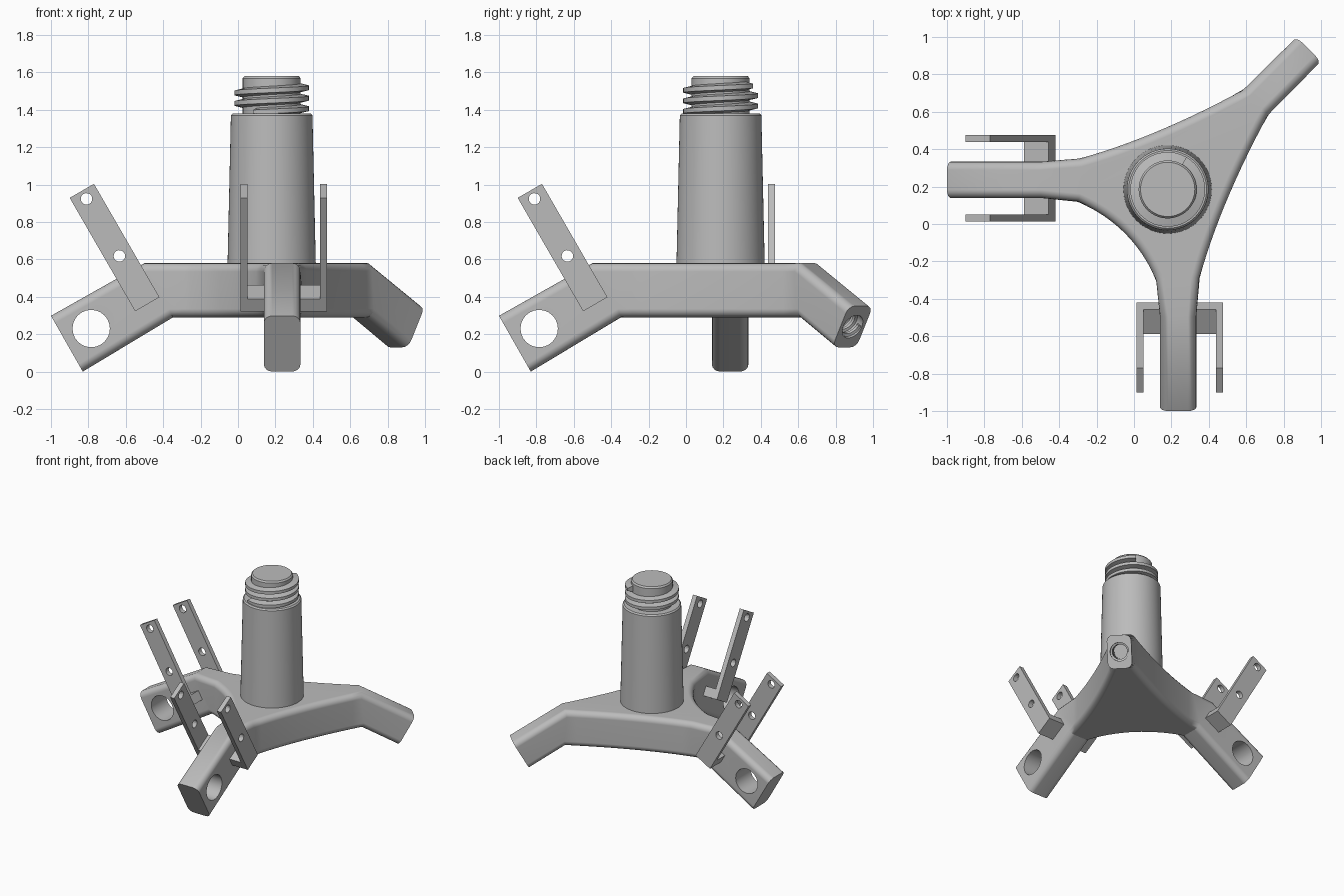
import bpy, bmesh
from math import pi, cos, sin, radians
from mathutils import Matrix, Vector

cube = bpy.data.objects.get("Cube")
if cube:
    bpy.data.objects.remove(cube, do_unlink=True)

grey = bpy.data.materials.new("plain_grey")
grey.use_nodes = True
grey.diffuse_color = (0.5, 0.5, 0.5, 1)
grey.node_tree.nodes["Principled BSDF"].inputs["Base Color"].default_value = grey.diffuse_color

SWAP = Matrix(((0, 1, 0, 0), (1, 0, 0, 0), (0, 0, 1, 0), (0, 0, 0, 1)))
LOW, HIGH = 0.29, 0.58


def make(name, bm, matrix=Matrix()):
    bmesh.ops.transform(bm, matrix=matrix, verts=bm.verts)
    bmesh.ops.recalc_face_normals(bm, faces=bm.faces)
    mesh = bpy.data.meshes.new(name)
    bm.to_mesh(mesh)
    bm.free()
    mesh.materials.append(grey)
    obj = bpy.data.objects.new(name, mesh)
    bpy.context.collection.objects.link(obj)
    return obj


def smooth(obj):
    obj.data.shade_smooth()
    obj.data.set_sharp_from_angle(angle=radians(30))
    mod = obj.modifiers.new("even_shading", 'WEIGHTED_NORMAL')
    mod.keep_sharp = True


def rod(matrix, radius, length, sides=24):
    bm = bmesh.new()
    bmesh.ops.create_cone(bm, cap_ends=True, segments=sides, radius1=radius,
                          radius2=radius, depth=length)
    return make("cutter", bm, matrix)


def cut(obj, cutters):
    for c in cutters:
        mod = obj.modifiers.new("hole", 'BOOLEAN')
        mod.operation, mod.solver, mod.object = 'DIFFERENCE', 'EXACT', c
        c.hide_render = True
    bpy.context.view_layer.update()
    deps = bpy.context.evaluated_depsgraph_get()
    mesh = bpy.data.meshes.new_from_object(obj.evaluated_get(deps))
    obj.modifiers.clear()
    obj.data = mesh
    for c in cutters:
        bpy.data.objects.remove(c, do_unlink=True)


def thread(name, root, crest, half, pitch, start, turns, matrix):
    """Helical ridge ending at height zero, swept from a trapezoid."""
    bm = bmesh.new()
    steps = int(turns * 40)
    profile = [(root, -half), (crest, -half * 0.5), (crest, half * 0.5), (root, half)]
    rings = []
    for i in range(steps + 1):
        back = (i - steps) / 40
        a = start + back * 2 * pi
        rings.append([bm.verts.new((r * cos(a), r * sin(a), h + back * pitch))
                      for r, h in profile])
    for p, q in zip(rings, rings[1:]):
        for k in range(4):
            bm.faces.new((p[k], p[k - 1], q[k - 1], q[k]))
    bm.faces.new(rings[0])
    bm.faces.new(rings[-1])
    smooth(make(name, bm, matrix))


# --- three-armed base: columns of top and bottom corners, counter-clockwise
def arm(origin, direction, half, bends, ends):
    o, d = Vector(origin), Vector(direction).normalized()
    n = Vector((-d.y, d.x))

    def column(side, spots):
        return [(o + d * s + n * side * half).to_3d() + Vector((0, 0, z)) for s, z in spots]
    return [column(-1, bends), column(-1, ends), column(1, ends), column(1, bends)]


long_bends = [(0.5, HIGH), (0.35, LOW)]
long_ends = [(1.0, 0.298), (0.83, 0.0)]
arms = [arm((0.236, 0), (0, -1), 0.098, long_bends, long_ends),
        arm((0, 0), (1, 1), 0.092, [(0.926, HIGH), (0.926, LOW)],
            [(1.322, 0.35), (1.197, 0.13)]),
        arm((0, 0.236), (-1, 0), 0.098, long_bends, long_ends)]
controls = [(0.443, 0.08), (0.08, 0.443), (0.008, 0.008)]

bm = bmesh.new()
columns, hub, arm_ids = [], [], []
for i, (a, ctrl) in enumerate(zip(arms, controls)):
    first = len(columns)
    arm_ids.append(range(first, first + 4))
    hub += [first, first + 3]
    columns += a
    p, q, c = a[3][1].xy, arms[(i + 1) % 3][0][1].xy, Vector(ctrl)
    for k in range(13):
        t = 0.07 + 0.86 * k / 12
        xy = p * (1 - t) ** 2 + c * 2 * t * (1 - t) + q * t * t
        hub.append(len(columns))
        columns.append([Vector((*xy, HIGH)), Vector((*xy, LOW))])

rows = [[bm.verts.new(col[level]) for col in columns] for level in (0, 1)]
count = len(columns)
end_starts = [ids[1] for ids in arm_ids]
rounded = []
for i in range(count):
    j = (i + 1) % count
    bm.faces.new((rows[0][i], rows[0][j], rows[1][j], rows[1][i]))
    if i not in end_starts:
        rounded += [bm.edges.get((row[i], row[j])) for row in rows]
for row in rows:
    for ids in [hub] + arm_ids:
        bm.faces.new([row[k] for k in ids])
bmesh.ops.recalc_face_normals(bm, faces=bm.faces)
bmesh.ops.bevel(bm, geom=rounded, offset=0.045, offset_type='OFFSET', segments=4,
                profile=0.5, affect='EDGES', clamp_overlap=False)
base = make("three_arm_base", bm)

# cross holes in the long arms, and a socket in the end of the short arm
cross = Matrix.Translation((-0.785, 0.236, 0.23)) @ Matrix.Rotation(pi / 2, 4, 'X')
outward = Vector((cos(pi / 6) / 2 ** 0.5, cos(pi / 6) / 2 ** 0.5, -0.5))
socket = Matrix.Translation((0.891, 0.891, 0.24)) @ outward.to_track_quat('Z', 'Y').to_matrix().to_4x4()
cut(base, [rod(cross, 0.1, 0.5), rod(SWAP @ cross, 0.1, 0.5), rod(socket, 0.07, 0.5, 32)])
smooth(base)
thread("socket_thread", 0.074, 0.056, 0.016, 0.045, 0, 4.5,
       socket @ Matrix.Translation((0, 0, -0.02)))

# --- tapered column with a threaded neck
bm = bmesh.new()
outline = [(0, 0.57), (0.236, 0.57), (0.218, 1.37), (0.208, 1.38), (0.155, 1.38),
           (0.155, 1.568), (0.145, 1.58), (0, 1.58)]
points = [bm.verts.new((r, 0, z)) for r, z in outline]
edges = [bm.edges.new(pair) for pair in zip(points, points[1:])]
bmesh.ops.spin(bm, geom=points + edges, cent=(0, 0, 0), axis=(0, 0, 1),
               angle=2 * pi, steps=64, use_duplicate=False)
bmesh.ops.remove_doubles(bm, verts=bm.verts, dist=0.0005)
smooth(make("column", bm, Matrix.Translation((0.18, 0.185, 0))))
thread("neck_thread", 0.15, 0.2, 0.024, 0.056, radians(60), 2.5,
       Matrix.Translation((0.18, 0.185, 1.527)))

# --- U-shaped brackets: a bar through the arm with two drilled uprights
tilt = Matrix.Translation((-0.485, 0.244, 0.36)) @ Matrix.Rotation(-pi / 6, 4, 'Y')
outer, inner, bar, tall, half_width = 0.231, 0.194, 0.075, 0.70, 0.075
u_shape = [(-outer, 0), (outer, 0), (outer, tall), (inner, tall),
           (inner, bar), (-inner, bar), (-inner, tall), (-outer, tall)]
for name, place in (("right_bracket", tilt), ("front_bracket", SWAP @ tilt)):
    bm = bmesh.new()
    face = bm.faces.new([bm.verts.new((-half_width, y, z)) for y, z in u_shape])
    grown = bmesh.ops.extrude_face_region(bm, geom=[face], use_keep_orig=True)["geom"]
    bmesh.ops.translate(bm, vec=(2 * half_width, 0, 0),
                        verts=[g for g in grown if isinstance(g, bmesh.types.BMVert)])
    bracket = make(name, bm, place)
    cut(bracket, [rod(place @ Matrix.Translation((0, 0, h)) @ Matrix.Rotation(pi / 2, 4, 'X'),
                      0.031, 0.6, 16) for h in (0.298, 0.65)])
